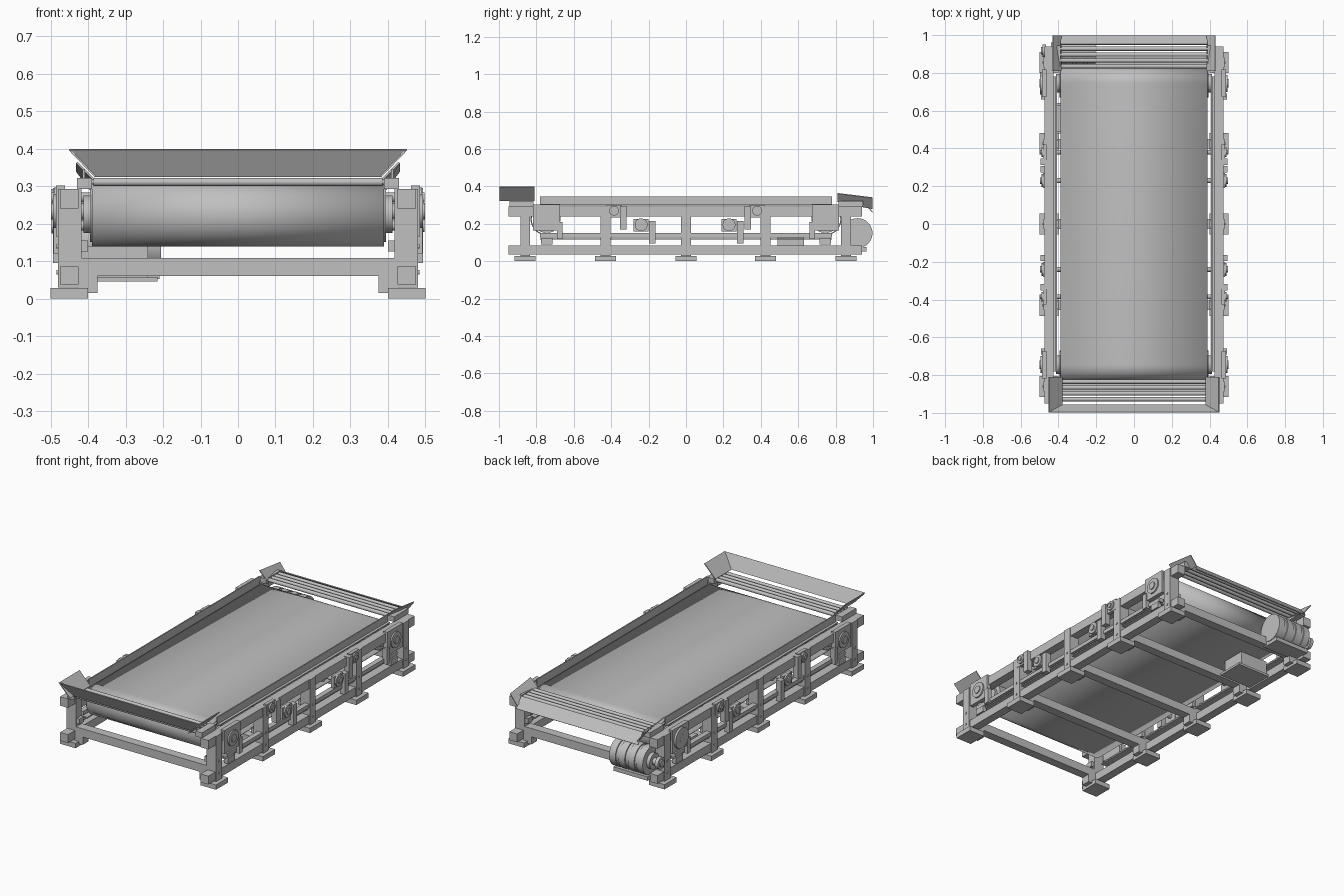
import bpy, math
from mathutils import Vector

if "Cube" in bpy.data.objects:
    bpy.data.objects.remove(bpy.data.objects["Cube"])

steel = bpy.data.materials.new("light_grey_steel")
steel.use_nodes = True
GREY = (0.53, 0.53, 0.53, 1)
steel.diffuse_color = GREY
steel.node_tree.nodes["Principled BSDF"].inputs["Base Color"].default_value = GREY


def mesh_object(name, verts, faces):
    me = bpy.data.meshes.new(name)
    me.from_pydata(verts, [], faces)
    me.materials.append(steel)
    ob = bpy.data.objects.new(name, me)
    bpy.context.scene.collection.objects.link(ob)
    return ob


def box(name, x0, x1, y0, y1, z0, z1):
    v = [(x, y, z) for x in (x0, x1) for y in (y0, y1) for z in (z0, z1)]
    f = [(0, 1, 3, 2), (4, 6, 7, 5), (0, 4, 5, 1), (2, 3, 7, 6), (0, 2, 6, 4), (1, 5, 7, 3)]
    return mesh_object(name, v, f)


def pair(name, x0, x1, *yz):
    """The same box on both long sides."""
    box("left_" + name, x0, x1, *yz)
    box("right_" + name, -x1, -x0, *yz)


def rod(name, x0, x1, y, z, r, sides=32):
    """Cylinder lying along x."""
    bpy.ops.mesh.primitive_cylinder_add(vertices=sides, radius=r, depth=abs(x1 - x0),
                                        location=((x0 + x1) / 2, y, z),
                                        rotation=(0, math.pi / 2, 0))
    ob = bpy.context.object
    ob.name = name
    ob.data.materials.append(steel)
    bpy.ops.object.shade_smooth_by_angle()
    return ob


def rod_pair(name, x0, x1, y, z, r):
    rod("left_" + name, x0, x1, y, z, r)
    rod("right_" + name, -x1, -x0, y, z, r)


def plate(name, corners, t=0.005):
    """Thin sheet through four corners."""
    c = [Vector(p) for p in corners]
    n = (c[1] - c[0]).cross(c[2] - c[0]).normalized() * t / 2
    v = [p - n for p in c] + [p + n for p in c]
    f = [(3, 2, 1, 0), (4, 5, 6, 7)] + [(i, (i + 1) % 4, (i + 1) % 4 + 4, i + 4) for i in range(4)]
    return mesh_object(name, v, f)


# Belt: a closed loop round two drums, with a thickness
DRUM_Y, DRUM_Z, DRUM_R = 0.745, 0.225, 0.08
loop = []
for end in (1, -1):
    for i in range(25):
        a = math.pi * i / 24 - math.pi / 2
        loop.append((end * (DRUM_Y + DRUM_R * math.cos(a)), DRUM_Z + end * DRUM_R * math.sin(a)))
n = len(loop)
belt = mesh_object("belt", [(x, y, z) for x in (-0.39, 0.39) for y, z in loop],
                   [(i, i + n, (i + 1) % n + n, (i + 1) % n) for i in range(n)])
solid = belt.modifiers.new("thickness", 'SOLIDIFY')
solid.thickness = 0.006
solid.offset = -1
bpy.context.view_layer.objects.active = belt
belt.select_set(True)
bpy.ops.object.shade_smooth_by_angle()

# Drums, shafts and large end bearings
for end, label in ((-1, "tail"), (1, "drive")):
    y = end * DRUM_Y
    rod(label + "_drum", -0.395, 0.395, y, DRUM_Z, DRUM_R - 0.006, 48)
    rod(label + "_drum_shaft", -0.49, 0.49, y, 0.233, 0.022)
    rod_pair(label + "_drum_hub", 0.395, 0.412, y, DRUM_Z, 0.05)
    pair(label + "_bearing_block", 0.462, 0.486, y - 0.072, y + 0.072, 0.165, 0.302)
    rod_pair(label + "_bearing_ring", 0.486, 0.494, y, 0.233, 0.045)
    rod_pair(label + "_bearing_cap", 0.494, 0.499, y, 0.233, 0.022)
    pair(label + "_bearing_stop", 0.465, 0.492, end * 0.675 - 0.015, end * 0.675 + 0.015, 0.12, 0.21)
    pair(label + "_bearing_foot", 0.455, 0.48, y - 0.03, y + 0.03, 0.09, 0.125)

# Intermediate rollers with their bearings and hangers
for y in (-0.385, -0.24, 0.23, 0.38):
    high = abs(y) > 0.3
    z, r = (0.27, 0.026) if high else (0.195, 0.034)
    rod("support_roller", -0.39, 0.39, y, z if high else 0.185, 0.025)
    rod("support_shaft", -0.485, 0.485, y, z, 0.013)
    pair("roller_bearing_block", 0.462, 0.482, y - 0.04, y + 0.04, z - 0.035, z + 0.03)
    rod_pair("roller_bearing_ring", 0.482, 0.491, y, z, r)
    rod_pair("roller_bearing_cap", 0.491, 0.497, y, z, r * 0.5)
    hy = y - math.copysign(0.05, y) if high else y + 0.06
    z0, z1 = (0.17, 0.295) if high else (0.095, 0.215)
    pair("roller_hanger", 0.462, 0.494, hy - 0.017, hy + 0.017, z0, z1)

# Side frames: longitudinal rails
pair("upper_rail", 0.425, 0.475, -0.95, 0.94, 0.24, 0.292)
pair("lower_rail", 0.425, 0.475, -0.95, 0.94, 0.037, 0.085)
pair("middle_rail", 0.445, 0.475, -0.78, 0.78, 0.128, 0.15)
pair("middle_rail_lip", 0.42, 0.465, -0.78, 0.78, 0.115, 0.122)
pair("belt_guard", 0.408, 0.415, -0.78, 0.78, 0.298, 0.345)
pair("belt_guard_flange", 0.408, 0.43, -0.78, 0.78, 0.298, 0.305)

# Posts, feet and cross beams
for y in (-0.86, -0.43, 0, 0.425, 0.855):
    w = 0.026
    pair("post", 0.418, 0.48, y - w, y + w, 0.03, 0.292)
    pair("foot", 0.4, 0.5, y - 0.056, y + 0.056, 0, 0.028)
    pair("foot_bracket", 0.375, 0.43, y - w, y + w, 0.015, 0.06)
    box("cross_beam", -0.43, 0.43, y - w, y + w, 0.06, 0.108)
    pair("post_inner_bracket", 0.4, 0.42, y - 0.02, y + 0.02, 0.125, 0.155)
    for z in (0.07, 0.14):
        rod_pair("post_bolt", 0.48, 0.484, y, z, 0.006)

# Transfer rollers at both ends with their carriers
for end, label in ((-1, "front"), (1, "rear")):
    for d in (0.835, 0.866, 0.897, 0.928):
        rod(label + "_transfer_roller", -0.385, 0.385, end * d, 0.311, 0.011, 20)
        rod_pair(label + "_roller_end", 0.385, 0.425, end * d, 0.311, 0.007)
    ys = sorted((end * 0.815, end * 0.945))
    pair(label + "_roller_carrier", 0.39, 0.43, *ys, 0.292, 0.322)

# Front hopper: leaning end plate and flared wings
FY, BY = -0.997, 0.997
plate("front_end_plate", [(-0.45, FY, 0.398), (0.45, FY, 0.398),
                          (0.38, -0.958, 0.325), (-0.38, -0.958, 0.325)])
for s, side in ((1, "left"), (-1, "right")):
    plate(side + "_front_wing", [(s * 0.38, -0.81, 0.325), (s * 0.45, -0.81, 0.398),
                                 (s * 0.45, FY, 0.398), (s * 0.38, FY, 0.325)])
    # Rear discharge wings
    plate(side + "_rear_wing", [(s * 0.385, 0.81, 0.318), (s * 0.43, 0.81, 0.363),
                                (s * 0.43, BY, 0.34), (s * 0.385, BY, 0.28)])
plate("rear_discharge_plate", [(-0.39, 0.95, 0.318), (0.39, 0.95, 0.318),
                               (0.39, BY, 0.262), (-0.39, BY, 0.262)])

# Drive motor with ribs, output shaft and pulleys
MY, MZ = 0.917, 0.15
rod("motor_body", -0.41, -0.205, MY, MZ, 0.074, 48)
for x in (-0.40, -0.345, -0.285, -0.225):
    rod("motor_band", x - 0.02, x + 0.02, MY, MZ, 0.08, 48)
rod("motor_neck", -0.44, -0.41, MY, MZ, 0.045)
rod("motor_shaft", -0.492, -0.44, MY, MZ, 0.02)
rod("motor_pulley", -0.485, -0.465, MY, MZ, 0.034)
rod("drum_pulley", -0.498, -0.486, DRUM_Y, 0.233, 0.06)
box("motor_base", -0.43, -0.21, 0.86, 0.965, 0.052, 0.075)

# Control box on a tray beside the lower rail
box("control_tray", -0.43, -0.215, 0.48, 0.64, 0.045, 0.058)
box("control_box", -0.42, -0.24, 0.49, 0.63, 0.058, 0.14)
